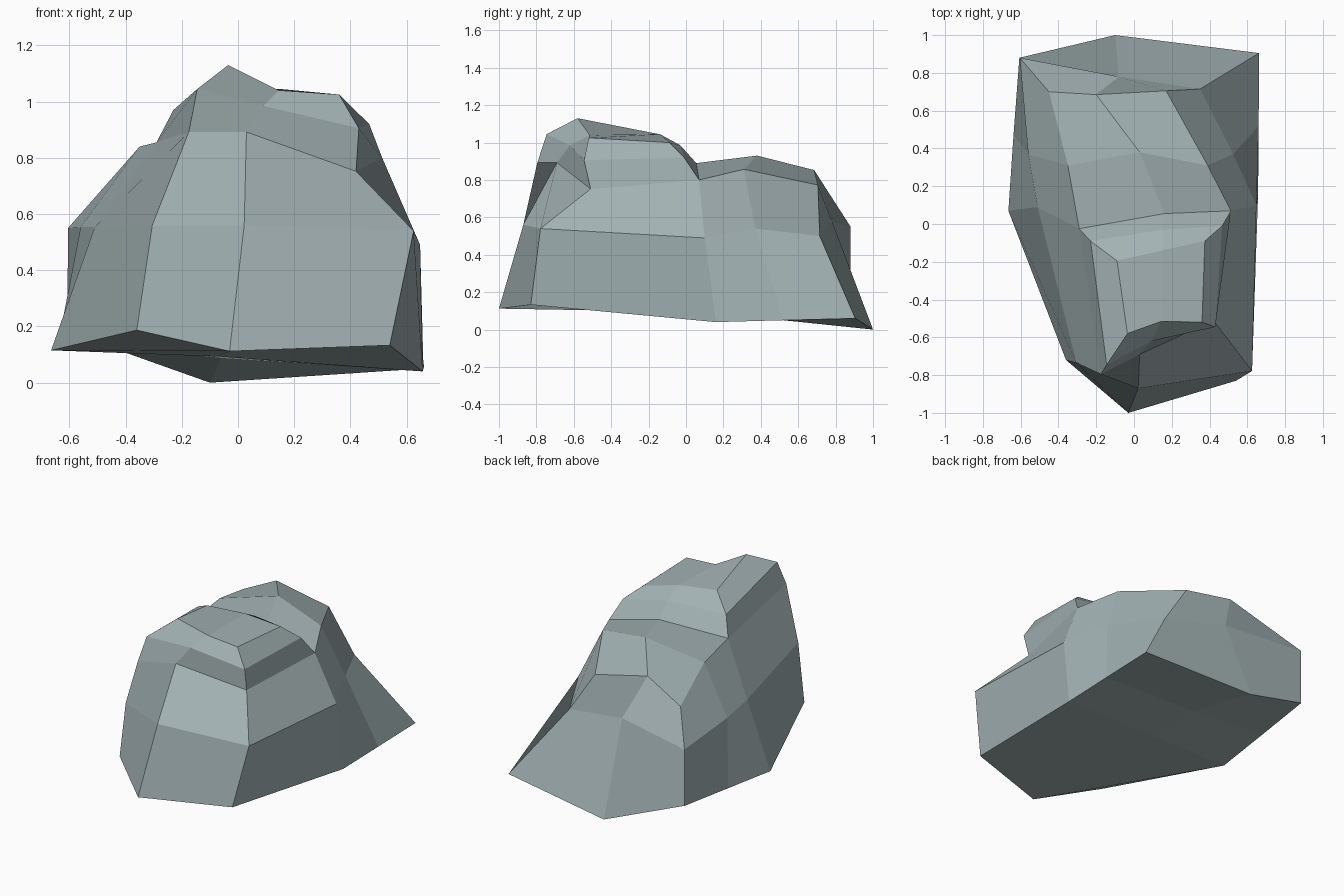
import bpy, bmesh

if "Cube" in bpy.data.objects:
    bpy.data.objects.remove(bpy.data.objects["Cube"])

bm = bmesh.new()


def path(*points):
    return [bm.verts.new(p) for p in points]


def skin(a, b):
    """Fill a strip of quads between two paths; the first corner sets how each bent quad folds."""
    for i in range(len(a) - 1):
        bm.faces.new((a[i + 1], b[i + 1], b[i], a[i]))


# Cross rows (left, centre, right) climbing the front and running over the top to the back
rows = [
    path((-.36, -.72, .187), (-.03, -1.0, .112), (.54, -.83, .133)),    # front foot
    path((-.305, -.735, .56), (.022, -.87, .56), (.625, -.778, .54)),
    path((-.175, -.795, .892), (.03, -.69, .892), (.42, -.51, .752)),
    path((-.145, -.745, 1.045), (.09, -.62, .985), (.43, -.545, .905)),
    path((-.035, -.58, 1.13), (.145, -.515, 1.04), (.36, -.52, 1.025)),  # summit
    path((-.09, -.195, 1.055), (.15, -.14, 1.045), (.375, -.09, 1.0)),
    path((-.23, -.09, .97), (.15, -.03, .985), (.467, -.01, .92)),
    path((-.29, -.025, .855), (.16, .055, .89), (.513, .07, .80)),      # valley
    path((-.35, .31, .84), (.03, .38, .93), (.39, .31, .857)),          # rear hump
    path((-.45, .70, .725), (-.20, .685, .853), (.17, .705, .773)),
    path((-.605, .88, .55), (-.08, .78, .58), (.35, .715, .50)),
    path((-.607, .88, .18), (-.10, 1.0, 0), (.662, .905, .06)),         # back foot
]
for lower, upper in zip(rows, rows[1:]):
    skin(lower, upper)

# Side walls: foot and waist points between the front and back corners
side_points = {
    0: (path((-.665, .07, .115), (-.638, .47, .148)),
        path((-.51, .09, .553), (-.56, .37, .553))),
    2: (path((.657, .16, .04), (.66, .52, .05)),
        path((.648, .10, .49), (.525, .37, .54))),
}
feet = {}
for c, (foot, waist) in side_points.items():
    feet[c] = [rows[0][c], *foot, rows[11][c]]
    waist = [rows[1][c], *waist, rows[10][c]]
    skin(feet[c], waist)
    skin(waist, [rows[i][c] for i in (2, 7, 8, 9)])
    skin([rows[2][c], rows[7][c]], [rows[3][c], rows[6][c]])
    skin([rows[3][c], rows[6][c]], [rows[4][c], rows[5][c]])

# Underside
middle = [rows[0][1], *path((-.07, .10, .093), (-.06, .50, .088)), rows[11][1]]
skin(feet[0], middle)
skin(middle, feet[2])

bmesh.ops.recalc_face_normals(bm, faces=bm.faces[:])
mesh = bpy.data.meshes.new("boulder")
bm.to_mesh(mesh)
bm.free()

stone = bpy.data.materials.new("grey_stone")
stone.diffuse_color = (.365, .445, .455, 1)
stone.use_nodes = True
stone.node_tree.nodes["Principled BSDF"].inputs["Base Color"].default_value = stone.diffuse_color
mesh.materials.append(stone)
bpy.context.collection.objects.link(bpy.data.objects.new("boulder", mesh))
